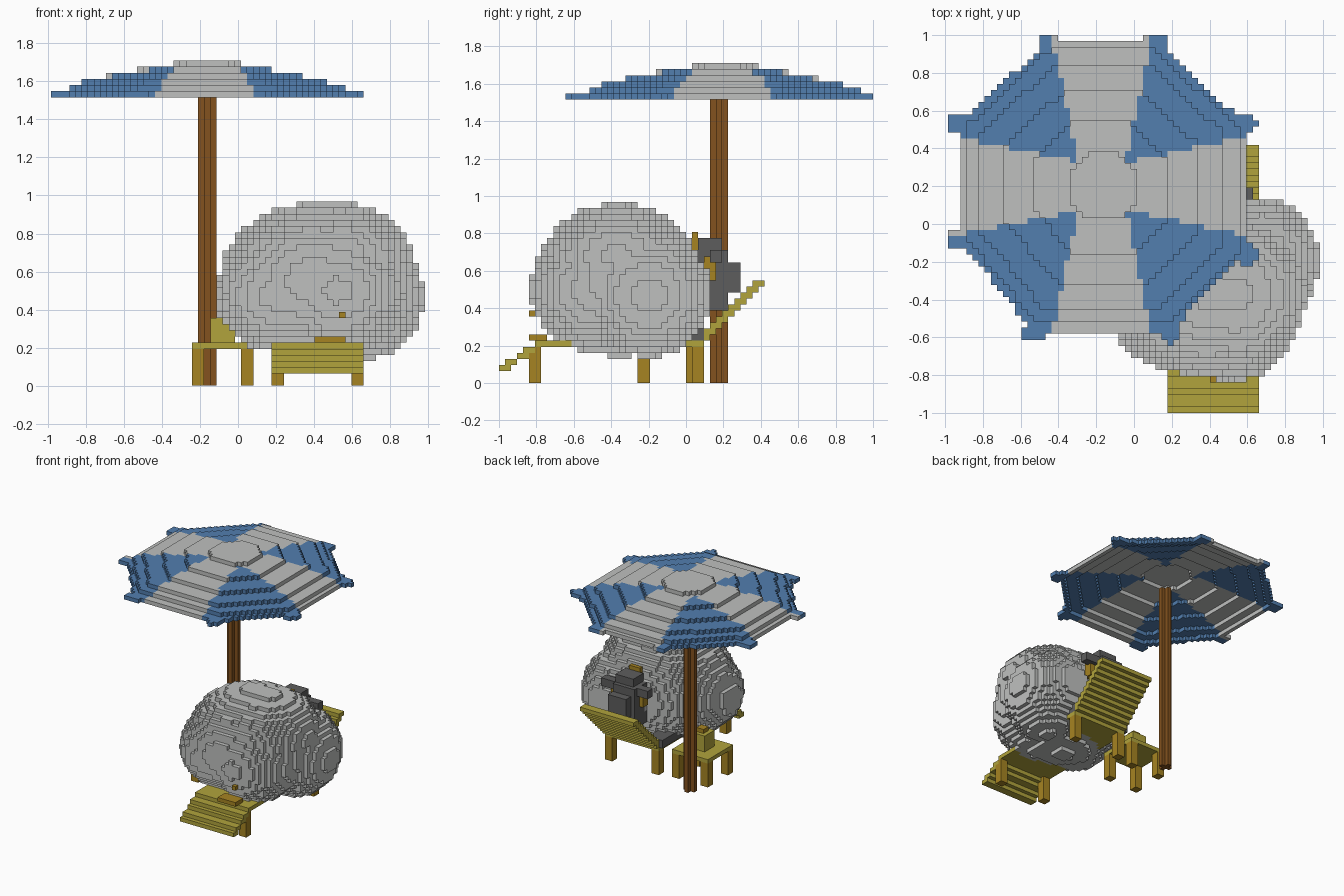
import bpy
import math
from mathutils import Vector

cube = bpy.data.objects.get("Cube")
if cube:
    bpy.data.objects.remove(cube)

V = 2 / 62                      # block size
ORIGIN = Vector((-0.984, -1, 0))
SIZE = (61, 62, 53)


def material(name, rgb):
    m = bpy.data.materials.new(name)
    m.use_nodes = True
    m.diffuse_color = (*rgb, 1)
    m.node_tree.nodes["Principled BSDF"].inputs["Base Color"].default_value = (*rgb, 1)
    return m


wool = material("pale_grey", (0.52, 0.53, 0.52))
blue = material("blue", (0.085, 0.21, 0.43))
olive = material("olive_yellow", (0.44, 0.37, 0.045))
ochre = material("ochre", (0.38, 0.23, 0.016))
brown = material("brown", (0.23, 0.085, 0.013))
dark = material("dark_grey", (0.11, 0.11, 0.11))


def center(c):
    return ORIGIN + Vector([(n + 0.5) * V for n in c])


def box(x0, x1, y0, y1, z0, z1):
    """Cells of a block, snapped to the block grid."""
    spans = []
    for lo, hi, o in zip((x0, y0, z0), (x1, y1, z1), ORIGIN):
        a = round((lo - o) / V)
        spans.append(range(a, max(a + 1, round((hi - o) / V))))
    return {(i, j, k) for i in spans[0] for j in spans[1] for k in spans[2]}


def ellipsoid(c, r):
    cells = box(*[e for a, b in zip(c, r) for e in (a - b - V, a + b + V)])
    return {q for q in cells
            if sum(((p - a) / b) ** 2 for p, a, b in zip(center(q), c, r)) <= 1}


def build(name, cells, mats, rule=lambda c: 0):
    """Make a mesh of the outer faces of a set of grid cells."""
    verts, faces, idx = {}, [], []
    for c in sorted(cells):
        for axis in range(3):
            for side in (0, 1):
                n = list(c)
                n[axis] += 2 * side - 1
                if tuple(n) in cells:
                    continue
                u, w = (axis + 1) % 3, (axis + 2) % 3
                loop = []
                for du, dw in ((0, 0), (1, 0), (1, 1), (0, 1)):
                    p = list(c)
                    p[axis] += side
                    p[u] += du
                    p[w] += dw
                    loop.append(verts.setdefault(tuple(p), len(verts)))
                faces.append(loop if side else loop[::-1])
                idx.append(rule(c))
    mesh = bpy.data.meshes.new(name)
    mesh.from_pydata([ORIGIN + Vector(p) * V for p in verts], [], faces)
    for m in mats:
        mesh.materials.append(m)
    mesh.polygons.foreach_set("material_index", idx)
    obj = bpy.data.objects.new(name, mesh)
    bpy.context.collection.objects.link(obj)
    return obj


# Parasol canopy: stepped octagon with small rib tips
HUB = Vector((-0.17, 0.2))
CORNERS = [Vector(p) for p in ((0.76, 0.33), (0.28, 0.77), (-0.28, 0.77), (-0.76, 0.33),
                               (-0.76, -0.28), (-0.36, -0.77), (0.36, -0.77), (0.76, -0.36))]
RINGS = (0.235, 0.46, 0.67, 0.85, 0.95)


def canopy_radius(p):
    best = 0
    for a, b in zip(CORNERS, CORNERS[1:] + CORNERS[:1]):
        n = Vector((b.y - a.y, a.x - b.x))
        best = max(best, n.dot(p) / n.dot(a))
    return best


canopy = set()
for i in range(SIZE[0]):
    for j in range(SIZE[1]):
        p = center((i, j, 0)).xy - HUB
        r = canopy_radius(p)
        tip = min((p - q).length for q in CORNERS) < 0.06
        if r <= 1 or tip:
            canopy.add((i, j, SIZE[2] - 1 - sum(r > t for t in RINGS)))


def stripe(c):
    p = center(c).xy - HUB
    a, b = sorted((abs(p.x), abs(p.y)))
    return int(a > 0.1 + 0.21 * b)


build("parasol_canopy", canopy, [wool, blue], stripe)

# Parasol pole with a plus-shaped section
PX, PY, POLE_TOP = -0.21, 0.13, 1.54
build("parasol_pole", box(PX + V, PX + 2 * V, PY, PY + 3 * V, 0, POLE_TOP)
      | box(PX, PX + 3 * V, PY + V, PY + 2 * V, 0, POLE_TOP), [brown])

# Woolly body from overlapping puffs
body = set()
for c, r in (((0.4, -0.36, 0.55), (0.5, 0.45, 0.41)),
             ((0.68, -0.2, 0.47), (0.3, 0.34, 0.33)),
             ((0.2, -0.45, 0.48), (0.32, 0.32, 0.3)),
             ((0.54, -0.37, 0.68), (0.37, 0.38, 0.28)),
             ((0.52, -0.5, 0.5), (0.34, 0.33, 0.33))):
    body |= ellipsoid(c, r)
build("woolly_body", body, [wool])

# Head with ears, horns and legs, symmetric about the lounger middle
MID = 0.415


def pair(inner, outer, *rest):
    return box(MID + inner, MID + outer, *rest) | box(MID - outer, MID - inner, *rest)


head = box(MID - 0.1, MID + 0.1, 0.0, 0.23, 0.38, 0.7)
head |= box(MID - 0.08, MID + 0.08, 0.2, 0.29, 0.47, 0.63)
head |= box(MID - 0.08, MID + 0.08, 0.08, 0.19, 0.65, 0.77)
head |= pair(0.08, 0.21, 0.13, 0.2, 0.65, 0.71)
build("head", head, [dark])
build("horns", pair(0.1, 0.14, 0.1, 0.16, 0.54, 0.67), [ochre])
build("head_tuft", box(MID - 0.04, MID + 0.04, 0.03, 0.07, 0.65, 0.8), [ochre])
build("front_legs", pair(0.13, 0.26, -0.15, 0.09, 0.23, 0.3), [dark])
build("rear_hoof", box(0.41, 0.55, -0.83, -0.73, 0.226, 0.26), [ochre])
build("tail_tip", box(0.52, 0.55, -0.84, -0.8, 0.34, 0.37), [ochre])

# Lounger: flat seat, sloping foot and reclined back made of slats
LX0, LX1 = 0.18, 0.65
SEAT = 6
lounger = box(LX0, LX1, -0.81, 0.1, SEAT * V, (SEAT + 1) * V)


def slat(j, k):
    y = -1 + j * V
    return box(LX0, LX1, y, y + 2 * V, k * V, (k + 1) * V)


for k in range(2, SEAT + 1):
    lounger |= slat(round((k - 2) * 1.4), k)
for k in range(SEAT, 17):
    lounger |= slat(26 + k, k)
build("lounger", lounger, [olive])


def legs(name, xs, ys):
    cells = set()
    for x in xs:
        for y in ys:
            cells |= box(x, x + 2 * V, y, y + 2 * V, 0, SEAT * V)
    build(name, cells, [ochre])


legs("lounger_legs", (LX0, LX1 - 2 * V), (-0.84, 0.03))

# Side table with a drinking cup
build("table_top", box(-0.25, 0.08, -0.27, 0.06, SEAT * V, (SEAT + 1) * V), [olive])
legs("table_legs", (-0.25, 0.015), (-0.27, 0.0))
cup = {c for c in box(-0.2, 0.05, -0.22, 0.03, 0.226, 0.36)
       if math.hypot(center(c).x + 0.08, center(c).y + 0.1) < 0.075}
build("cup", cup, [olive])
build("cup_drink", box(-0.1, -0.06, -0.12, -0.08, 0.355, 0.387), [ochre])
